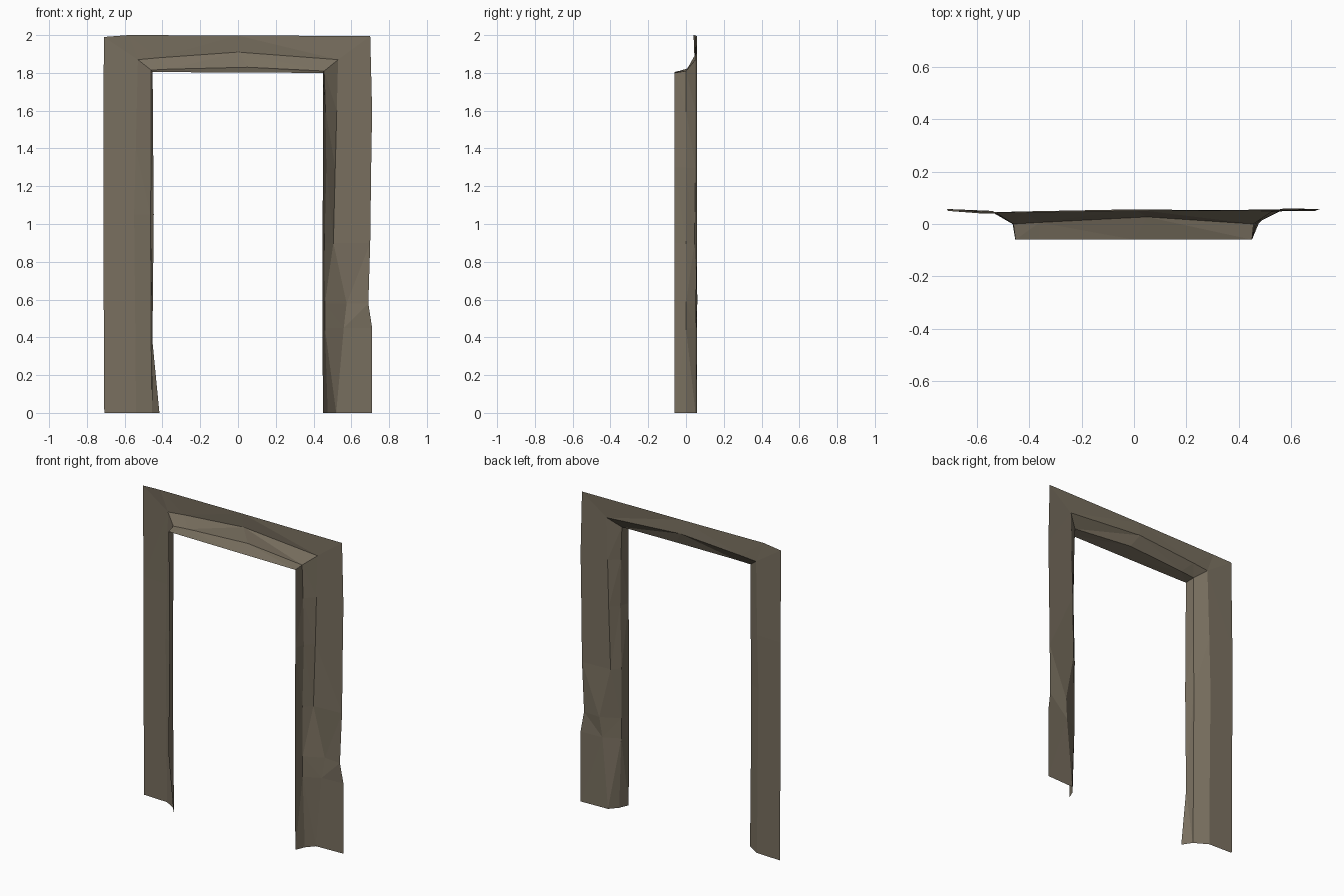
import bpy
import bmesh

# Four edges run around the frame: outer rim, step, reveal, front lip
DEPTH = (0.057, 0.05, 0.0, -0.06)

mat = bpy.data.materials.new("weathered_wood")
mat.diffuse_color = (0.19, 0.16, 0.115, 1)


def level(z, *xs, depth=DEPTH):
    """Cross-section of a jamb at one height."""
    return [(x, y, z) for x, y in zip(xs, depth)]


def skin(name, sections):
    """Faceted open sheet stretched over successive cross-sections."""
    bm = bmesh.new()
    rows = [[bm.verts.new(p) for p in s] for s in sections]
    for a, b in zip(rows, rows[1:]):
        for k in range(len(a) - 1):
            bm.faces.new((a[k], a[k + 1], b[k + 1], b[k]))
    bmesh.ops.triangulate(bm, faces=bm.faces[:])
    me = bpy.data.meshes.new(name)
    bm.to_mesh(me)
    bm.free()
    me.materials.append(mat)
    ob = bpy.data.objects.new(name, me)
    bpy.context.collection.objects.link(ob)
    return ob


# Mitred corner sections shared by the jambs and the lintel
left_corner = [(-0.71, 0.05, 1.99), (-0.53, 0.045, 1.87),
               (-0.46, 0.0, 1.815), (-0.452, -0.06, 1.805)]
right_corner = [(0.70, 0.057, 1.995), (0.53, 0.05, 1.87),
                (0.456, 0.0, 1.81), (0.45, -0.06, 1.80)]

# Left jamb, bottom to top, with the flared foot
skin("left_jamb", [
    level(0.0, -0.708, -0.54, -0.455, -0.416),
    level(0.38, -0.71, -0.543, -0.46, -0.453),
    level(1.05, -0.713, -0.55, -0.463, -0.446),
    level(1.40, -0.713, -0.541, -0.46, -0.449),
    left_corner,
])

# Lintel, left to right, slightly bowed upward in the middle
skin("lintel", [
    left_corner,
    [(-0.58, 0.04, 2.0), (-0.42, 0.048, 1.88),
     (-0.36, 0.006, 1.82), (-0.36, -0.06, 1.804)],
    [(0.0, 0.05, 1.998), (0.0, 0.056, 1.91),
     (0.05, 0.027, 1.83), (0.0, -0.06, 1.802)],
    right_corner,
])

# Right jamb, top to bottom, with the chipped outer edge
skin("right_jamb", [
    right_corner,
    level(1.60, 0.71, 0.523, 0.463, 0.45),
    level(1.30, 0.705, 0.515, 0.468, 0.45),
    level(0.90, 0.70, 0.505, 0.458, 0.447, depth=(0.057, 0.045, 0.0, -0.06)),
    level(0.58, 0.69, 0.575, 0.46, 0.447, depth=(0.05, 0.06, 0.0, -0.06)),
    level(0.45, 0.71, 0.56, 0.46, 0.447),
    level(0.0, 0.71, 0.52, 0.475, 0.45),
])
